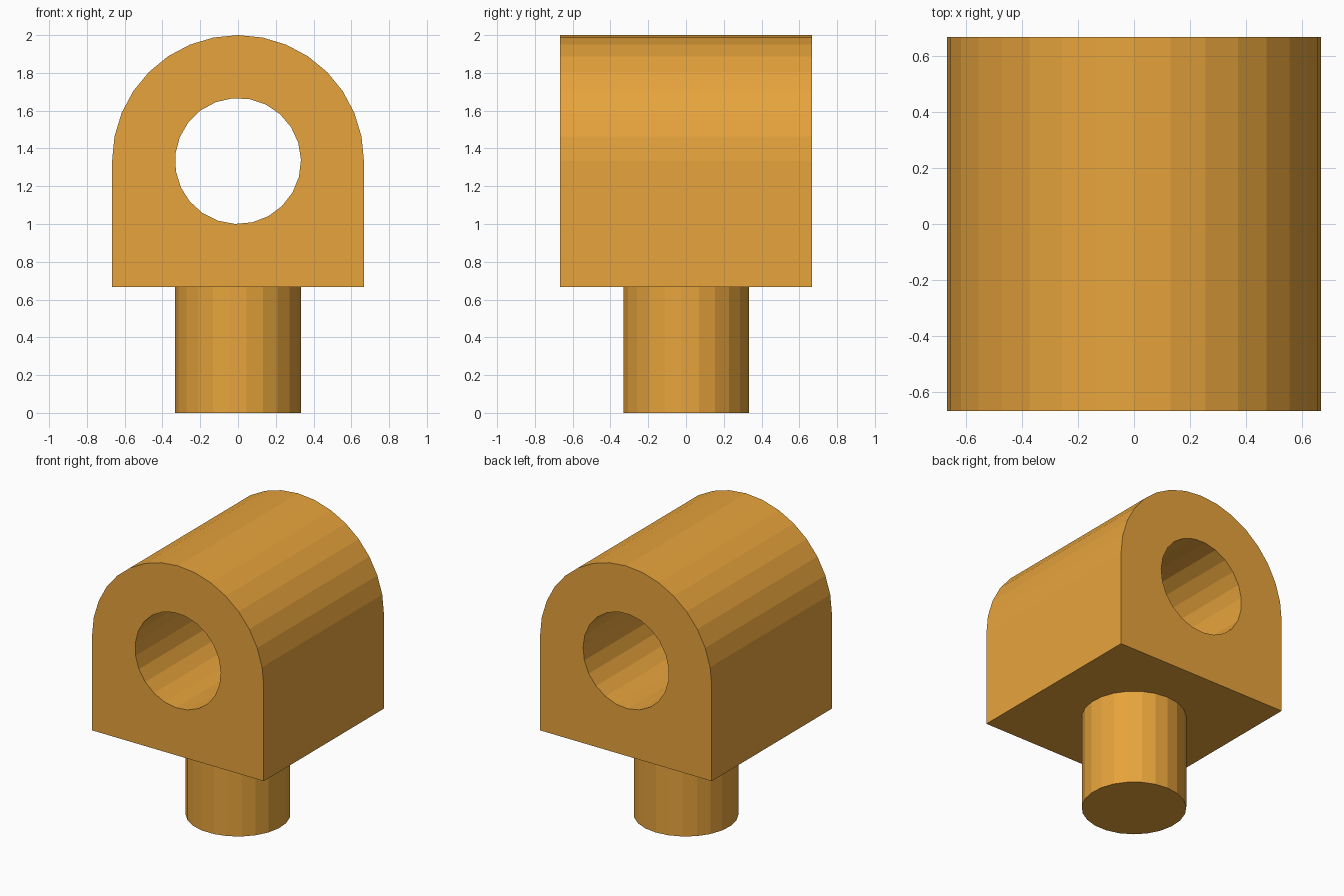
import bpy, bmesh
from math import cos, sin, pi, radians
from mathutils import Vector

if "Cube" in bpy.data.objects:
    bpy.data.objects.remove(bpy.data.objects["Cube"])

U = 2 / 3            # half width of the block; every size derives from it
HOLE_Z = 2 * U       # height of the arch centre and the bore

orange = bpy.data.materials.new("orange")
orange.diffuse_color = (0.80, 0.37, 0.045, 1)
orange.use_nodes = True
orange.node_tree.nodes["Principled BSDF"].inputs["Base Color"].default_value = orange.diffuse_color


def finish(bm, name):
    bmesh.ops.recalc_face_normals(bm, faces=bm.faces)
    mesh = bpy.data.meshes.new(name)
    bm.to_mesh(mesh)
    bm.free()
    mesh.materials.append(orange)
    obj = bpy.data.objects.new(name, mesh)
    bpy.context.collection.objects.link(obj)
    return obj


def add_loop(bm, points):
    verts = [bm.verts.new((x, -U, z)) for x, z in points]
    return [bm.edges.new((a, b)) for a, b in zip(verts, verts[1:] + verts[:1])]


def arc(radius, start, step, count):
    return [(radius * cos(start + i * step), HOLE_Z + radius * sin(start + i * step))
            for i in range(count)]


# Arched block with a round bore: fill the front profile, extrude to the back
bm = bmesh.new()
outer = [(-U, U), (U, U)] + arc(U, 0, pi / 16, 17)
bore = arc(U / 2, radians(-92.7), 2 * pi / 23, 23)
edges = add_loop(bm, outer) + add_loop(bm, bore)
bmesh.ops.triangle_fill(bm, edges=edges, use_beauty=True, normal=Vector((0, -1, 0)))
result = bmesh.ops.extrude_face_region(bm, geom=bm.faces[:], use_keep_orig=True)
back = [g for g in result["geom"] if isinstance(g, bmesh.types.BMVert)]
bmesh.ops.translate(bm, verts=back, vec=(0, 2 * U, 0))
finish(bm, "arched_block")

# Round stem under the block
bm = bmesh.new()
bmesh.ops.create_cone(bm, cap_ends=True, segments=23,
                      radius1=U / 2, radius2=U / 2, depth=U)
bmesh.ops.translate(bm, verts=bm.verts, vec=(0, 0, U / 2))
finish(bm, "stem")
